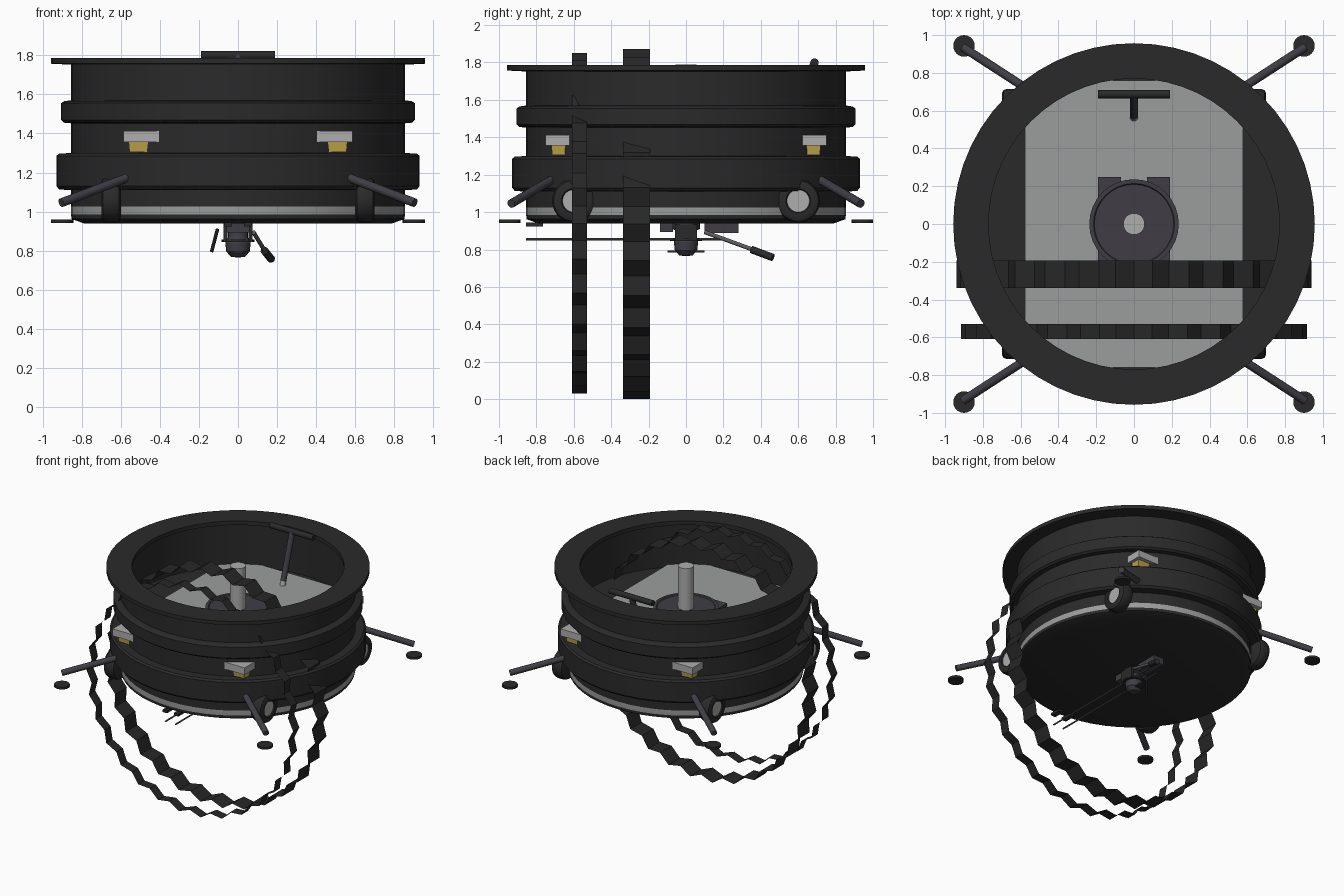
import bpy, bmesh, math
from mathutils import Vector, Matrix

cube = bpy.data.objects.get("Cube")
if cube:
    bpy.data.objects.remove(cube, do_unlink=True)


def material(name, r, g, b):
    m = bpy.data.materials.new(name)
    m.use_nodes = True
    m.diffuse_color = (r, g, b, 1)
    m.node_tree.nodes["Principled BSDF"].inputs["Base Color"].default_value = (r, g, b, 1)
    return m


BLACK = material("hull black", .023, .023, .023)
RUBBER = material("belt black", .02, .02, .02)
GREY = material("panel grey", .33, .335, .335)
STEEL = material("steel grey", .42, .42, .42)
GUNMETAL = material("gunmetal", .05, .048, .06)
IRON = material("worn iron", .11, .11, .115)
YELLOW = material("lamp yellow", .5, .36, .07)


def finish(name, bm, *mats, smooth=True):
    me = bpy.data.meshes.new(name)
    bm.to_mesh(me)
    bm.free()
    ob = bpy.data.objects.new(name, me)
    bpy.context.collection.objects.link(ob)
    for m in mats:
        me.materials.append(m)
    if smooth:
        bpy.ops.object.select_all(action='DESELECT')
        ob.select_set(True)
        bpy.context.view_layer.objects.active = ob
        bpy.ops.object.shade_smooth_by_angle(angle=math.radians(32))
    return ob


def lathe(name, profile, mats, sides=48, matrix=None, rule=None):
    """Spin (radius, height) points around z."""
    bm = bmesh.new()
    vs = [bm.verts.new((r, 0, z)) for r, z in profile]
    es = [bm.edges.new(p) for p in zip(vs, vs[1:])]
    bmesh.ops.spin(bm, geom=vs + es, cent=(0, 0, 0), axis=(0, 0, 1),
                   angle=math.tau, steps=sides)
    bmesh.ops.remove_doubles(bm, verts=bm.verts, dist=1e-4)
    bmesh.ops.recalc_face_normals(bm, faces=bm.faces)
    if rule:
        for f in bm.faces:
            f.material_index = rule(f.calc_center_median())
    if matrix:
        bm.transform(matrix)
    return finish(name, bm, *mats)


def rod(name, a, b, r, mat, sides=16):
    a, b = Vector(a), Vector(b)
    d = b - a
    bm = bmesh.new()
    bmesh.ops.create_cone(bm, cap_ends=True, segments=sides, radius1=r, radius2=r, depth=d.length)
    bm.transform(Matrix.Translation((a + b) / 2) @ d.to_track_quat('Z', 'Y').to_matrix().to_4x4())
    return finish(name, bm, mat)


def box(name, centre, size, mat, taper=1):
    """Box with an optionally narrowed underside."""
    bm = bmesh.new()
    bmesh.ops.create_cube(bm, size=1)
    for v in bm.verts:
        k = taper if v.co.z < 0 else 1
        v.co = Vector((v.co.x * size[0] * k, v.co.y * size[1] * k, v.co.z * size[2]))
    bm.transform(Matrix.Translation(centre))
    return finish(name, bm, mat, smooth=False)


# Drum hull: closed bottom, two raised bands, overhanging rim, inner wall and deck
lathe("drum_hull", [
    (0, .94), (.79, .94), (.852, .962), (.855, .985), (.855, 1.025), (.855, 1.11),
    (.915, 1.113), (.93, 1.13), (.93, 1.285), (.915, 1.297), (.855, 1.3),
    (.855, 1.452), (.89, 1.455), (.905, 1.468), (.905, 1.555), (.89, 1.565), (.855, 1.57),
    (.855, 1.752), (.957, 1.757), (.957, 1.787), (.77, 1.787), (.77, 1.755),
    (.83, 1.755), (.83, 1.395), (0, 1.395)],
    [BLACK, GREY], sides=56,
    rule=lambda c: int(.985 < c.z < 1.025 and c.xy.length > .8))

# Deck panel: disc trimmed on four sides
bm = bmesh.new()
bmesh.ops.create_cone(bm, cap_ends=True, segments=56, radius1=.825, radius2=.825, depth=.025)
for s in (-1, 1):
    for co in ((s * .577, 0, 0), (0, s * .76, 0)):
        cut = bmesh.ops.bisect_plane(bm, geom=bm.verts[:] + bm.edges[:] + bm.faces[:],
                                     plane_co=co, plane_no=co, clear_outer=True)
        bmesh.ops.holes_fill(bm, edges=[e for e in cut["geom_cut"]
                                        if isinstance(e, bmesh.types.BMEdge)])
bm.transform(Matrix.Translation((0, 0, 1.405)))
finish("deck_panel", bm, GREY, smooth=False)

# Turntable with lugs and centre post
lathe("turntable", [(0, 1.455), (.21, 1.455), (.215, 1.462), (.237, 1.462), (.237, 1.41)],
      [GUNMETAL], 32)
for sx in (-1, 1):
    for sy in (-1, 1):
        box("turntable_lug", (sx * .13, sy * .18, 1.427), (.12, .14, .03), GUNMETAL)
rod("centre_post", (0, 0, 1.42), (0, 0, 1.79), .057, STEEL, sides=24)

# T handle
rod("handle_bar", (-.19, .687, 1.8), (.19, .687, 1.8), .022, BLACK)
rod("handle_stem", (0, .687, 1.8), (0, .575, 1.45), .022, GUNMETAL)
rod("handle_tip", (0, .575, 1.45), (0, .565, 1.41), .022, STEEL)


# Zigzag belts: thin loops standing across the drum
def belt(name, y0, y1, outer, inner, z):
    bm = bmesh.new()
    n = 60
    rows = []
    for i in range(n):
        a = i * math.tau / n
        r = outer if i % 2 else inner
        rows.append([bm.verts.new((r * math.sin(a), y, z + r * math.cos(a))) for y in (y0, y1)])
    for i in range(n):
        p, q = rows[i], rows[(i + 1) % n]
        bm.faces.new((p[0], q[0], q[1], p[1]))
    bmesh.ops.recalc_face_normals(bm, faces=bm.faces)
    finish(name, bm, RUBBER, smooth=False)


belt("wide_belt", -.338, -.192, .94, .895, .936)
belt("narrow_belt", -.61, -.53, .915, .875, .94)

# Four corners: lamp, wheel, leg and foot pad
TIRE = [(0, -.05), (.09, -.05), (.108, -.042), (.116, -.022), (.116, .022), (.108, .042),
        (.09, .05), (.066, .05), (.06, .042), (0, .042)]
for sx in (-1, 1):
    for sy in (-1, 1):
        side = ("left" if sx > 0 else "right") + ("_front" if sy < 0 else "_back")
        box("lamp_hood_" + side, (sx * .495, sy * .662, 1.385), (.18, .18, .056), STEEL)
        box("lamp_glass_" + side, (sx * .495, sy * .655, 1.331), (.13, .13, .052), YELLOW, .93)
        lathe("wheel_" + side, TIRE, [BLACK, STEEL], 28,
              Matrix.Translation((sx * .65, sy * .6, 1.06)) @ Matrix.Rotation(sx * math.pi / 2, 4, 'Y'),
              lambda c: int(c.z > .0405 and c.xy.length < .06))
        rod("leg_" + side, (sx * .55, sy * .705, 1.18), (sx * .905, sy * .935, 1.045), .023, GUNMETAL)
        rod("foot_pad_" + side, (sx * .9, sy * .943, .942), (sx * .9, sy * .943, .96), .057, BLACK, 24)

# Underside mount
lathe("mount_body", [(0, .765), (.035, .768), (.06, .795), (.065, .84), (.05, .87), (.05, .9),
                     (.075, .91), (.075, .95)], [GUNMETAL], 20)
rod("mount_collar", (0, 0, .845), (0, 0, .858), .085, BLACK, sides=20)
box("mount_bracket", (0, 0, .79), (.05, .2, .012), BLACK)
box("mount_motor", (0, .19, .915), (.09, .18, .055), GUNMETAL)
box("mount_front_block", (0, -.105, .918), (.12, .07, .05), GUNMETAL)
for sx in (-1, 1):
    rod("long_barrel", (sx * .045, -.855, .855), (sx * .045, .2, .855), .006, IRON, sides=8)
    box("mount_cheek", (sx * .065, 0, .89), (.02, .12, .09), BLACK)
    box("belly_cleat", (sx * .05, -.81, .934), (.04, .09, .02), BLACK)
rod("arm", (.08, .1, .893), (.14, .37, .795), .011, IRON)
rod("arm_grip", (.135, .35, .8), (.17, .465, .757), .02, BLACK)
rod("side_lever", (-.105, .02, .91), (-.135, -.02, .795), .009, BLACK, sides=8)
